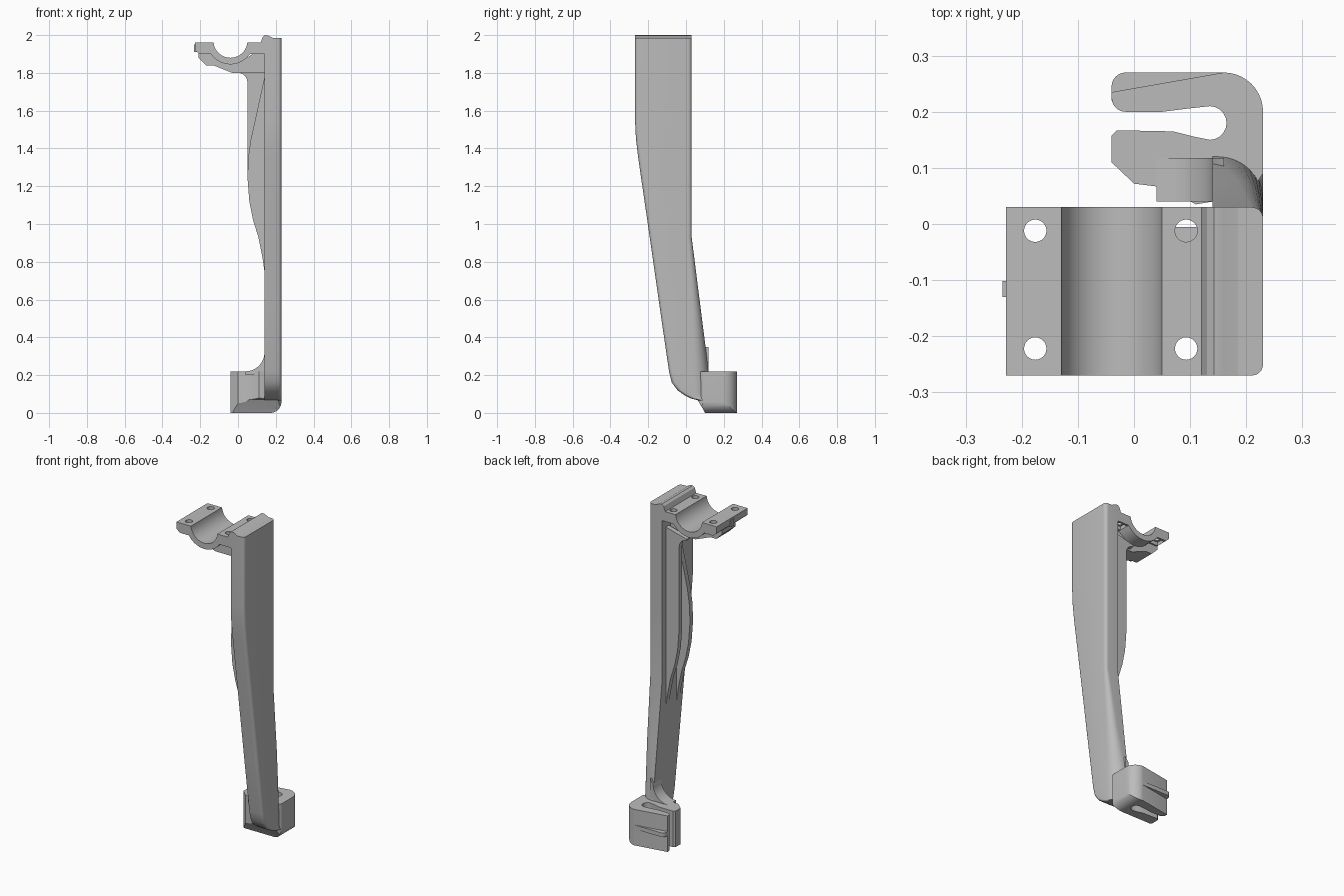
import bpy, bmesh
from math import sin, cos, radians

cube = bpy.data.objects.get("Cube")
if cube:
    bpy.data.objects.remove(cube, do_unlink=True)

grey = bpy.data.materials.new("plain grey")
grey.use_nodes = True
grey.diffuse_color = (0.5, 0.5, 0.5, 1)
grey.node_tree.nodes["Principled BSDF"].inputs["Base Color"].default_value = (0.5, 0.5, 0.5, 1)


def arc(cx, cy, r, start, end, steps=10):
    """Points along a circular arc, angles in degrees."""
    angles = [radians(start + (end - start) * i / steps) for i in range(steps + 1)]
    return [(cx + r * cos(a), cy + r * sin(a)) for a in angles]


def loft(name, loops):
    """Skin a row of equal point loops and cap both ends."""
    bm = bmesh.new()
    rows = [[bm.verts.new(p) for p in loop] for loop in loops]
    n = len(rows[0])
    for a, b in zip(rows, rows[1:]):
        for i in range(n):
            j = (i + 1) % n
            bm.faces.new((a[i], a[j], b[j], b[i]))
    bm.faces.new(rows[0][::-1])
    bm.faces.new(rows[-1])
    bmesh.ops.recalc_face_normals(bm, faces=bm.faces)
    mesh = bpy.data.meshes.new(name)
    bm.to_mesh(mesh)
    bm.free()
    mesh.materials.append(grey)
    obj = bpy.data.objects.new(name, mesh)
    bpy.context.collection.objects.link(obj)
    return obj


def prism(name, pts, axis, lo, hi):
    """Extrude a flat profile along an axis."""
    place = {"x": lambda p, t: (t, p[0], p[1]),
             "y": lambda p, t: (p[0], t, p[1]),
             "z": lambda p, t: (p[0], p[1], t)}[axis]
    return loft(name, [[place(p, t) for p in pts] for t in (lo, hi)])


def box_pts(x, y, h):
    return [(x - h, y - h), (x + h, y - h), (x + h, y + h), (x - h, y + h)]


def cut(obj, cutter):
    """Subtract the cutter, keep the result and drop the cutter."""
    cutter.hide_render = True
    mod = obj.modifiers.new("cut", "BOOLEAN")
    mod.operation = "DIFFERENCE"
    mod.solver = "EXACT"
    mod.object = cutter
    graph = bpy.context.evaluated_depsgraph_get()
    graph.update()
    mesh = bpy.data.meshes.new_from_object(obj.evaluated_get(graph))
    obj.modifiers.clear()
    obj.data = mesh
    bpy.data.objects.remove(cutter, do_unlink=True)


# Long arm: rounded sections given as height, front y, back y, back corner radius
INNER, OUTER = 0.14, 0.23
stations = [(1.985, -.27, .03, .02), (1.55, -.27, .03, .02), (1.45, -.265, .03, .02),
            (1.35, -.253, .03, .02), (.93, -.192, .03, .02), (.55, -.138, .078, .045),
            (.22, -.09, .12, .08), (.16, -.075, .125, .08), (.12, -.045, .125, .08),
            (.095, -.01, .125, .08), (.075, .03, .125, .07), (.065, .07, .125, .04)]


def arm_section(z, front, back, r):
    pts = [(INNER, back), (INNER, front)]
    pts += arc(OUTER - .02, front + .02, .02, -90, 0, 6)
    pts += arc(OUTER - r, back - r, r, 0, 90, 8)
    return [(x, y, z) for x, y in pts]


parts = [loft("arm", [arm_section(*s) for s in stations])]

# Saddle clamp half on top of the arm
saddle_pts = [(-.228, 1.96)] + arc(-.04, 1.97, .09, 186, 354, 20)
saddle_pts += [(.12, 1.96), (.13, 1.99), (.143, 2), (.16, 1.998), (.185, 1.985), (.21, 1.985),
               (.21, 1.85), (.16, 1.85), (.14, 1.9)]
saddle_pts += arc(-.04, 1.97, .125, 326, 214, 14)
saddle_pts += [(-.205, 1.9), (-.228, 1.92)]
saddle = prism("saddle", saddle_pts, "y", -.27, .03)
for x in (-.176, .093):
    for y in (-.222, -.012):
        cut(saddle, prism("bolt_hole", arc(x, y, .02, 0, 345, 23), "z", 1.8, 2.1))
        cut(saddle, prism("nut_recess", box_pts(x, y, .029), "z", 1.8, 1.922))
parts.append(saddle)

# Brace under the saddle and small side tab
brace_pts = [(-.21, 1.905), (-.21, 1.88), (-.17, 1.84), (-.13, 1.84), (-.03, 1.8), (.16, 1.8),
             (.16, 1.91), (.09, 1.91), (.03, 1.867), (-.04, 1.86), (-.1, 1.875), (-.14, 1.91)]
parts.append(prism("saddle_brace", brace_pts, "y", -.18, -.05))
parts.append(prism("side_tab", [(-.234, 1.91), (-.22, 1.91), (-.22, 1.95), (-.234, 1.95)],
                   "y", -.13, -.102))

# Pair of stiffening ribs on the inner face of the arm
rib_tail = [(.05, 1.25), (.06, 1.12), (.08, 1.02), (.108, .93), (.13, .82), (.15, .68)]
back_top = [(.15, 1.85), (0, 1.81)] + arc(0, 1.75, .05, 90, 0, 6)
front_top = [(.15, 1.82), (.11, 1.64), (.068, 1.45), (.055, 1.36)]
parts.append(prism("back_rib", back_top + rib_tail, "y", -.035, -.005))
parts.append(prism("front_rib", front_top + rib_tail, "y", -.14, -.11))

# Hook foot with an open slot between two prongs
hook_pts = [(-.04, .11), (0, .072), (.04, .067), (.08, .052), (.11, .035), (.14, .04),
            (.21, .06), (.23, .09)]
hook_pts += arc(.16, .2, .07, 0, 90)
hook_pts += [(-.04, .235)] + arc(-.015, .225, .025, 180, 270, 6)
hook_pts += [(.05, .2), (.09, .205)] + arc(.135, .18, .03, 90, -90)
hook_pts += [(.11, .155), (.07, .165), (-.03, .167), (-.04, .157)]
hook = prism("hook", hook_pts, "z", 0, .22)
corner = arc(.17, .06, .06, -90, 0) + [(.26, .06), (.26, -.02), (.17, -.02)]
cut(hook, prism("corner_cutter", corner, "y", 0, .3))
slope = [(-.1, -.1), (.1, -.1), (.1, 0), (.09, .02), (.06, .07), (0, .09), (-.1, .12)]
cut(hook, prism("slope_cutter", slope, "x", -.1, .3))
parts.append(hook)

# Thin fin on the back of the hook
fin_pts = [(-.04, .22), (.16, .25), (.16, .27)] + arc(-.015, .245, .025, 90, 180, 6)
parts.append(prism("hook_fin", fin_pts, "z", .1, .125))

# Curved gusset between arm and hook
gusset_pts = [(.16, .35)] + arc(.04, .32, .1, 0, -90) + [(.04, .2), (.16, .2)]
parts.append(prism("foot_gusset", gusset_pts, "y", .04, .118))

# Smooth the curved faces and keep the edges sharp
for obj in bpy.context.selected_objects:
    obj.select_set(False)
for obj in parts:
    obj.select_set(True)
bpy.context.view_layer.objects.active = parts[0]
bpy.ops.object.shade_smooth_by_angle(angle=radians(30))
